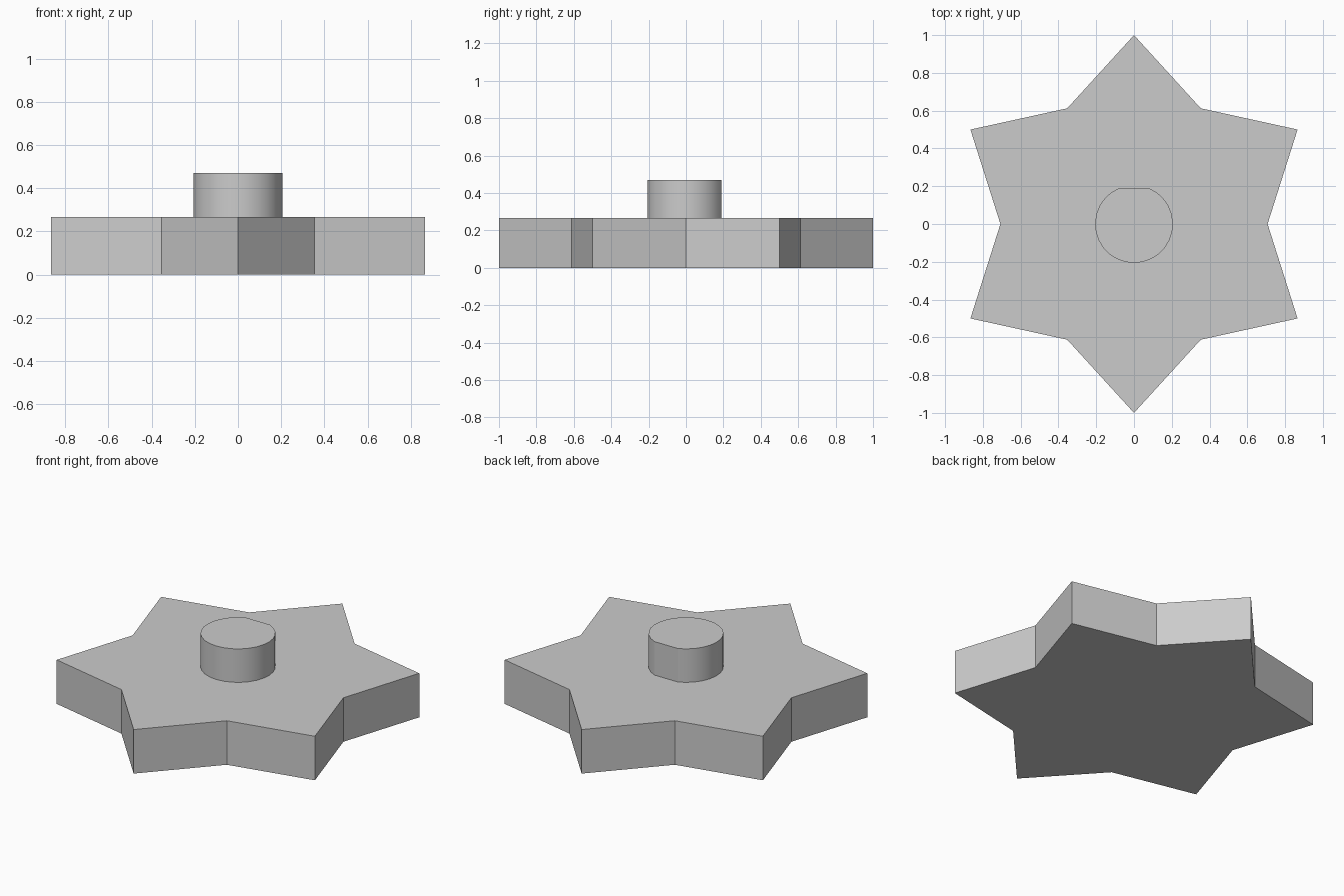
import bpy
import bmesh
from math import sin, cos, pi, sqrt, asin, radians

cube = bpy.data.objects.get("Cube")
if cube:
    bpy.data.objects.remove(cube, do_unlink=True)

grey = bpy.data.materials.new("plain grey")
grey.use_nodes = True
grey.diffuse_color = (0.6, 0.6, 0.6, 1)
grey.node_tree.nodes["Principled BSDF"].inputs["Base Color"].default_value = (0.6, 0.6, 0.6, 1)

BASE_TOP = 0.267
SHAFT_TOP = 0.47


def prism(name, outline, z0, z1):
    """Extrude a flat outline from z0 up to z1."""
    bm = bmesh.new()
    bottom = bm.faces.new([bm.verts.new((x, y, z0)) for x, y in outline])
    top = bmesh.ops.extrude_face_region(bm, geom=[bottom], use_keep_orig=True)
    verts = [v for v in top["geom"] if isinstance(v, bmesh.types.BMVert)]
    bmesh.ops.translate(bm, verts=verts, vec=(0, 0, z1 - z0))
    bmesh.ops.recalc_face_normals(bm, faces=bm.faces)
    mesh = bpy.data.meshes.new(name)
    bm.to_mesh(mesh)
    bm.free()
    mesh.materials.append(grey)
    obj = bpy.data.objects.new(name, mesh)
    bpy.context.collection.objects.link(obj)
    return obj


# Six-pointed star plate
star = []
for i in range(12):
    radius = sqrt(0.5) if i % 2 == 0 else 1.0
    angle = i * pi / 6
    star.append((radius * cos(angle), radius * sin(angle)))
prism("star_plate", star, 0, BASE_TOP)

# Round shaft with a flat on the back
R, FLAT, STEPS = 0.206, 0.19, 24
start = pi - asin(FLAT / R)
sweep = pi + 2 * asin(FLAT / R)
shaft = [(R * cos(start + sweep * i / STEPS), R * sin(start + sweep * i / STEPS))
         for i in range(STEPS + 1)]
shaft_obj = prism("flatted_shaft", shaft, BASE_TOP, SHAFT_TOP)
bpy.ops.object.select_all(action="DESELECT")
shaft_obj.select_set(True)
bpy.context.view_layer.objects.active = shaft_obj
bpy.ops.object.shade_smooth_by_angle(angle=radians(20))
